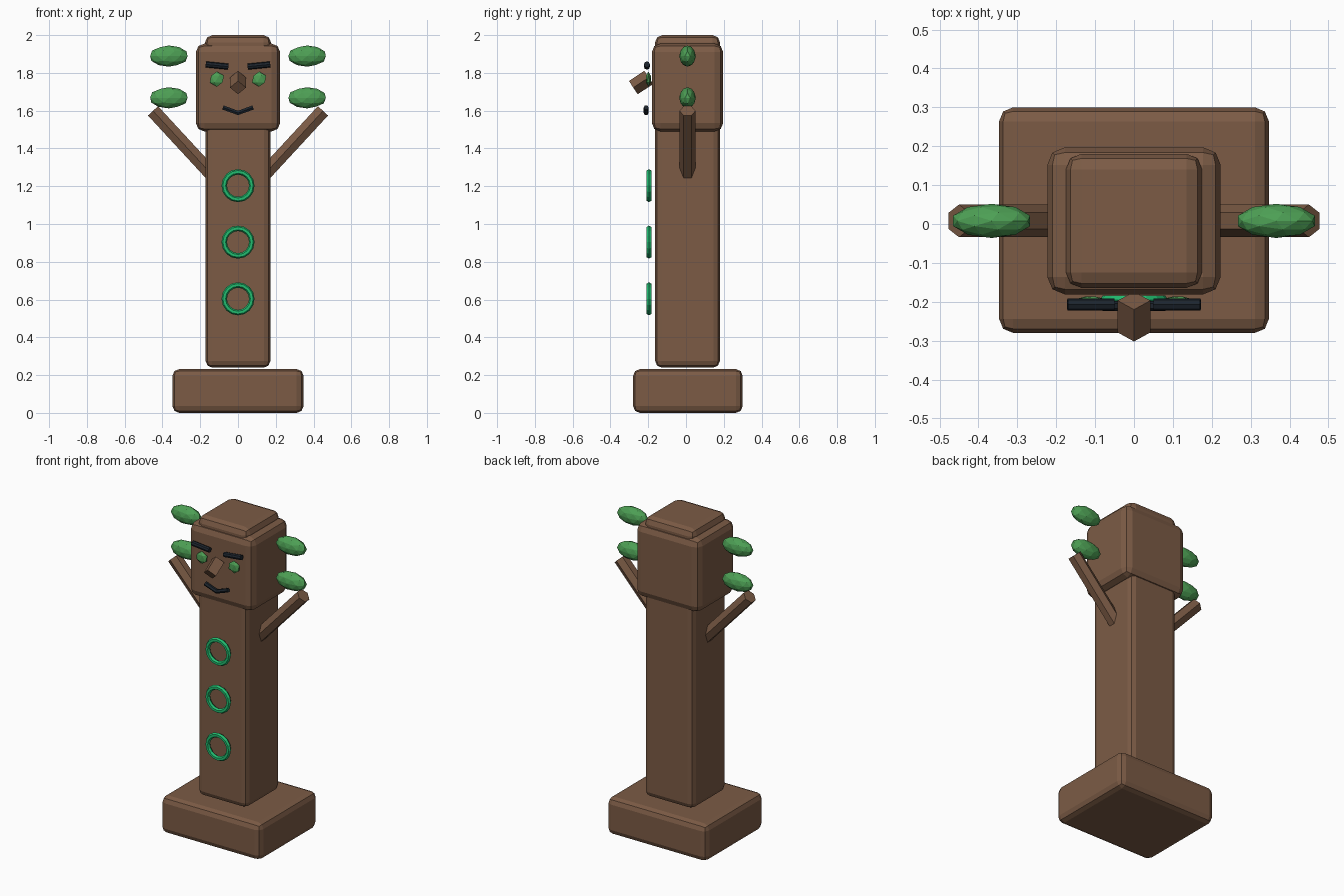
import bpy, bmesh, math
from mathutils import Vector, Matrix

if "Cube" in bpy.data.objects:
    bpy.data.objects.remove(bpy.data.objects["Cube"])

CY = 0.008  # depth centre of the main blocks


def material(name, rgb):
    m = bpy.data.materials.new(name)
    m.diffuse_color = (*rgb, 1)
    m.use_nodes = True
    m.node_tree.nodes["Principled BSDF"].inputs["Base Color"].default_value = m.diffuse_color
    return m


BROWN = material("wood_brown", (0.2, 0.105, 0.06))
LEAF = material("leaf_green", (0.075, 0.35, 0.09))
EMERALD = material("emerald", (0.015, 0.51, 0.16))
DARK = material("charcoal", (0.012, 0.018, 0.026))


def finish(name, bm, mat):
    bmesh.ops.recalc_face_normals(bm, faces=bm.faces)
    me = bpy.data.meshes.new(name)
    bm.to_mesh(me)
    bm.free()
    me.materials.append(mat)
    ob = bpy.data.objects.new(name, me)
    bpy.context.collection.objects.link(ob)
    return ob


def block(name, size, center, bevel):
    """Bevelled box."""
    bm = bmesh.new()
    bmesh.ops.create_cube(bm, size=1)
    bmesh.ops.scale(bm, vec=size, verts=bm.verts)
    bmesh.ops.translate(bm, vec=center, verts=bm.verts)
    bmesh.ops.bevel(bm, geom=bm.edges[:], offset=bevel, segments=2,
                    profile=0.5, affect='EDGES')
    return finish(name, bm, BROWN)


def rod(name, a, b, radius, sides, mat):
    """Prism from a to b in an x-z or y-z plane, one corner facing sideways to it."""
    a, b = Vector(a), Vector(b)
    d = (b - a).normalized()
    side = Vector((1, 0, 0)) if abs(d.x) < 1e-6 else Vector((0, 1, 0))
    up = d.cross(side)
    bm = bmesh.new()
    rings = []
    for p in (a, b):
        rings.append([bm.verts.new(p + radius * (side * math.cos(t) + up * math.sin(t)))
                      for t in (2 * math.pi * i / sides for i in range(sides))])
    for i in range(sides):
        j = (i + 1) % sides
        bm.faces.new((rings[0][i], rings[0][j], rings[1][j], rings[1][i]))
    bm.faces.new(rings[0])
    bm.faces.new(rings[1])
    return finish(name, bm, mat)


def blob(name, center, radii, subdiv):
    """Faceted ellipsoid."""
    bm = bmesh.new()
    bmesh.ops.create_icosphere(bm, subdivisions=subdiv, radius=1)
    bmesh.ops.transform(bm, verts=bm.verts,
                        matrix=Matrix.Translation(center) @ Matrix.Diagonal((*radii, 1)))
    return finish(name, bm, LEAF)


# Main blocks
block("base", (0.694, 0.58, 0.232), (0, 0.01, 0.116), 0.036)
block("body", (0.342, 0.342, 1.36), (0, CY, 0.92), 0.034)
block("head", (0.446, 0.378, 0.465), (0, CY, 1.7225), 0.045)
block("cap", (0.35, 0.345, 0.2), (0, CY, 1.9), 0.04)

# Paired parts
for s, tag in ((-1, "left"), (1, "right")):
    rod(f"arm_{tag}", (s * 0.12, CY, 1.242), (s * 0.45, CY, 1.599), 0.042, 6, BROWN)
    for z, level in ((1.889, "upper"), (1.668, "lower")):
        blob(f"leaf_{level}_{tag}", (s * 0.366, CY, z), (0.104, 0.044, 0.056), 2)
    blob(f"eye_{tag}", (s * 0.112, -0.199, 1.767), (0.042, 0.015, 0.04), 1)
    rod(f"eyebrow_{tag}", (s * 0.051, -0.207, 1.833), (s * 0.171, -0.207, 1.845),
        0.016, 8, DARK)

# Nose: square prism pointing forward and down
rod("nose", (0, -0.197, 1.776), (0, -0.279, 1.722), 0.042, 4, BROWN)

# Mouth: bent tube
curve = bpy.data.curves.new("mouth", 'CURVE')
curve.dimensions = '3D'
curve.bevel_depth = 0.013
curve.bevel_resolution = 1
curve.use_fill_caps = True
line = curve.splines.new('POLY')
line.points.add(2)
for p, (x, z) in zip(line.points, ((-0.08, 1.617), (0, 1.588), (0.08, 1.617))):
    p.co = (x, -0.211, z, 1)
    p.radius = 1
line.use_smooth = False
curve.materials.append(DARK)
bpy.context.collection.objects.link(bpy.data.objects.new("mouth", curve))

# Rings down the front of the body
for i, z in enumerate((1.203, 0.904, 0.604)):
    bpy.ops.mesh.primitive_torus_add(major_segments=16, minor_segments=6,
                                     major_radius=0.073, minor_radius=0.0145,
                                     location=(0, -0.196, z),
                                     rotation=(math.pi / 2, 0, 0))
    ring = bpy.context.object
    ring.name = f"ring_{i + 1}"
    ring.data.materials.append(EMERALD)
